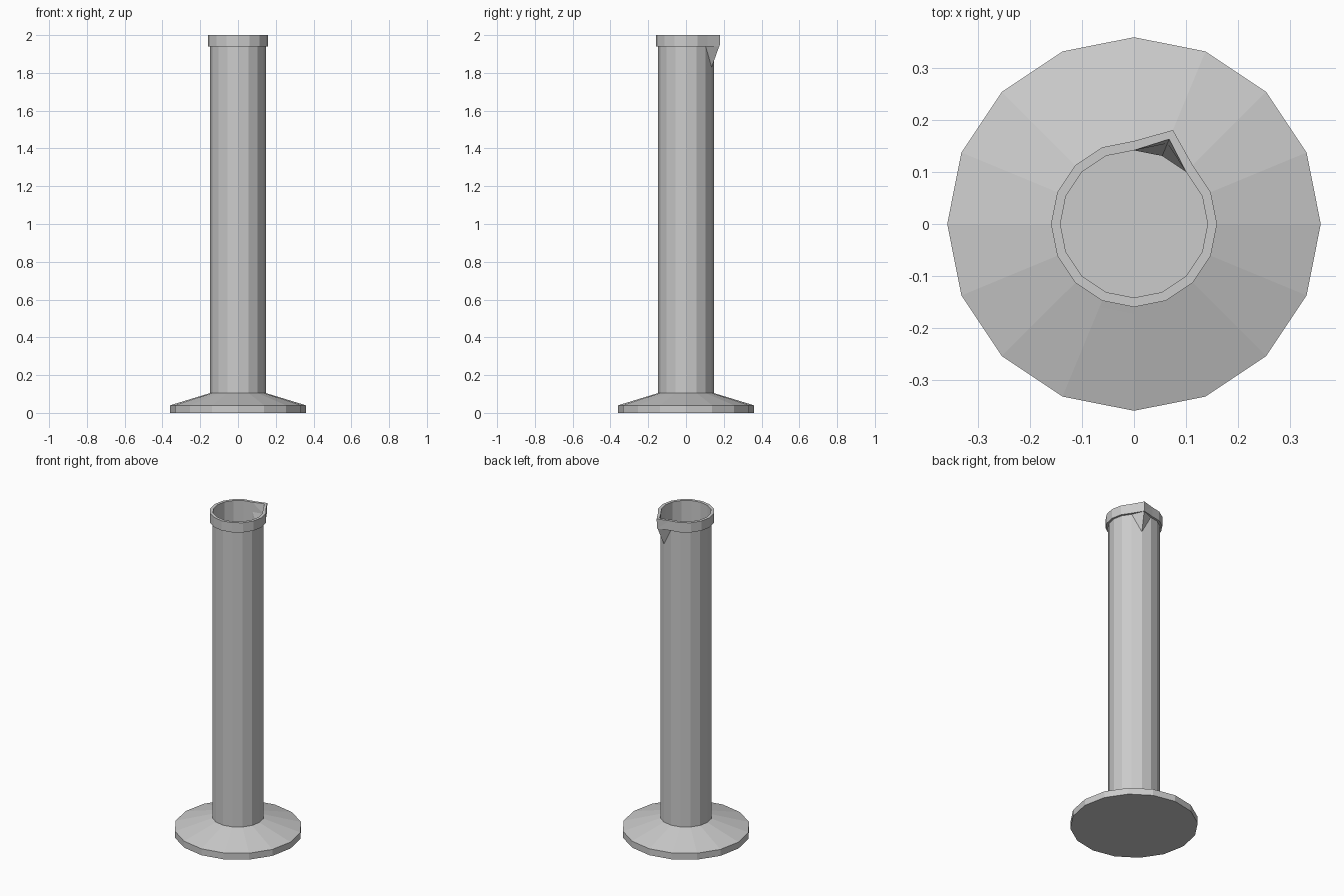
import bpy, bmesh
from math import cos, sin, pi

if "Cube" in bpy.data.objects:
    bpy.data.objects.remove(bpy.data.objects["Cube"])

SIDES = 16
SPOUT = 3  # index of the vertex pulled out into the pouring lip


def lathe(name, profile, cap_start, cap_end):
    """Loft 16-sided rings; each profile entry is (radius, z[, spout radius])."""
    bm = bmesh.new()
    rings = []
    for p in profile:
        ring = []
        for k in range(SIDES):
            r = p[2] if len(p) > 2 and k == SPOUT else p[0]
            a = 2 * pi * k / SIDES
            ring.append(bm.verts.new((r * cos(a), r * sin(a), p[1])))
        rings.append(ring)
    for lo, hi in zip(rings, rings[1:]):
        for k in range(SIDES):
            n = (k + 1) % SIDES
            a, b, c, d = lo[k], lo[n], hi[n], hi[k]
            if n == SPOUT and len(profile[0]) > 2:
                # right half of the lip, creased toward its centre
                tris = ((a, b, d), (b, c, d)) if hi[0].co.z >= lo[0].co.z else ((a, b, c), (a, c, d))
            elif k == SPOUT and len(profile[0]) > 2:
                tris = ((a, b, c), (a, c, d)) if hi[0].co.z >= lo[0].co.z else ((a, b, d), (b, c, d))
            else:
                tris = ((a, b, c, d),)
            for t in tris:
                bm.faces.new(t)
    if cap_start:
        bm.faces.new(rings[0][::-1])
    if cap_end:
        bm.faces.new(rings[-1])
    me = bpy.data.meshes.new(name)
    bm.to_mesh(me)
    bm.free()
    ob = bpy.data.objects.new(name, me)
    bpy.context.collection.objects.link(ob)
    return ob


# Wide foot with sloped top and a small collar around the tube
lathe("base", [(0.36, 0), (0.36, 0.04), (0.173, 0.097), (0.147, 0.105)], True, False)

# Hollow tube with thick rim and pouring lip, outside up then inside down
R, RIM, IN = 0.147, 0.16, 0.142
lathe("tube", [
    (R, 0.105, R), (R, 1.83, R), (R, 1.94, 0.19), (RIM, 1.94, 0.193),
    (RIM, 2.0, 0.196), (IN, 2.0, 0.177), (IN, 1.94, 0.168),
    (IN, 1.83, IN), (IN, 0.11, IN)], False, True)
